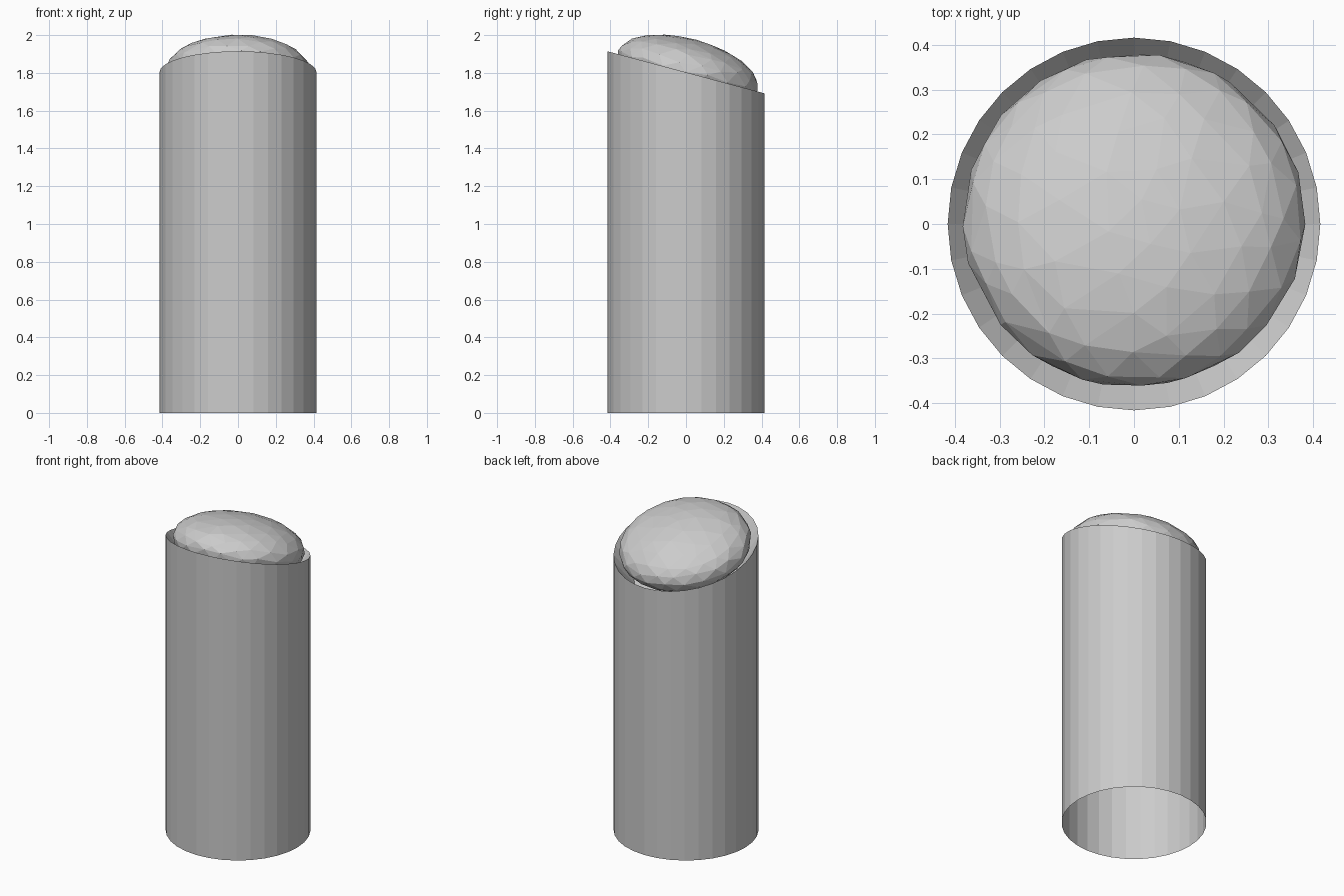
import bpy, bmesh, math, random
from mathutils import Matrix, Vector

if "Cube" in bpy.data.objects:
    bpy.data.objects.remove(bpy.data.objects["Cube"])

random.seed(4)
R, SIDES = 0.416, 32
TOP, SLOPE = 1.803, -0.268      # slanted rim: z = TOP + SLOPE * y


def add_object(name, bm):
    mesh = bpy.data.meshes.new(name)
    bm.to_mesh(mesh)
    bm.free()
    obj = bpy.data.objects.new(name, mesh)
    bpy.context.collection.objects.link(obj)
    return obj


# tube: open at the bottom, slanted rim, shallow funnel recess inside the rim
bm = bmesh.new()


def ring(radius, z, slope):
    verts = []
    for i in range(SIDES):
        a = 2 * math.pi * i / SIDES
        x, y = radius * math.cos(a), radius * math.sin(a)
        verts.append(bm.verts.new((x, y, z + slope * y)))
    return verts


rings = [ring(R, 0, 0), ring(R, TOP, SLOPE), ring(0.30, TOP - 0.16, SLOPE)]
for lo, hi in zip(rings, rings[1:]):
    for i in range(SIDES):
        j = (i + 1) % SIDES
        bm.faces.new((lo[i], lo[j], hi[j], hi[i]))
bm.faces.new(rings[-1])
add_object("tube", bm)

# dome: flattened, slightly irregular low-poly ball tilted with the rim
bm = bmesh.new()
bmesh.ops.create_icosphere(bm, subdivisions=3, radius=1)
for v in bm.verts:
    v.co += Vector([random.uniform(-0.06, 0.06) for _ in range(3)])
    v.co.normalize()
bm.transform(Matrix.Translation((0, 0.008, 1.81))
             @ Matrix.Rotation(math.atan(SLOPE), 4, 'X')
             @ Matrix.Diagonal((0.383, 0.385, 0.172, 1)))
add_object("dome", bm)
